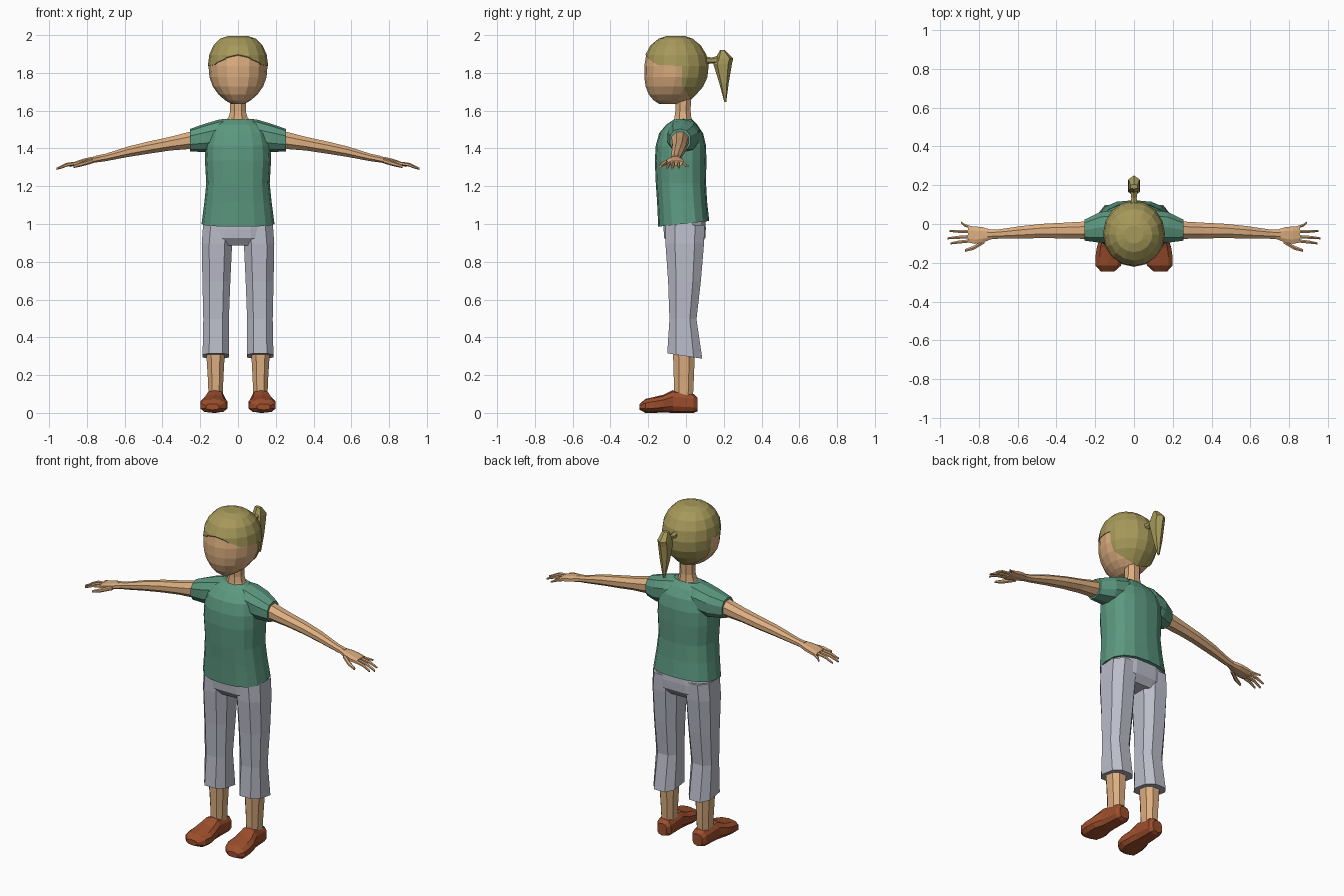
import bpy, bmesh, math


def material(name, rgb):
    lin = [((c / 255 + 0.055) / 1.055) ** 2.4 for c in rgb]
    m = bpy.data.materials.new(name)
    m.diffuse_color = (*lin, 1)
    return m


SKIN = material("skin", (220, 174, 128))
HAIR = material("blonde_hair", (166, 153, 90))
SHIRT = material("green_cloth", (92, 152, 128))
PANTS = material("pale_grey_cloth", (186, 188, 201))
SHOE = material("brown_leather", (156, 78, 44))


def add_object(name, bm, mat, mirror=False):
    bmesh.ops.recalc_face_normals(bm, faces=bm.faces[:])
    me = bpy.data.meshes.new(name)
    bm.to_mesh(me)
    bm.free()
    if mat:
        me.materials.append(mat)
    ob = bpy.data.objects.new(name, me)
    bpy.context.collection.objects.link(ob)
    if mirror:
        ob.modifiers.new("mirror", "MIRROR").use_mirror_merge = False
    return ob


def loft(name, axis, rings, mat, n=8, power=2.0, mirror=False, tilt=None, phase=0.5):
    """Skin rings (t, a0, a1, b0, b1) strung along an axis; tilt leans the last ring."""
    bm = bmesh.new()
    loops = []
    for i, (t, a0, a1, b0, b1) in enumerate(rings):
        loop = []
        for k in range(n):
            ang = 2 * math.pi * (k + phase) / n
            c, s = math.cos(ang), math.sin(ang)
            c = math.copysign(abs(c) ** (2 / power), c)
            s = math.copysign(abs(s) ** (2 / power), s)
            a = (a0 + a1) / 2 + c * (a1 - a0) / 2
            b = (b0 + b1) / 2 + s * (b1 - b0) / 2
            tt = t + (tilt * s if tilt and i == len(rings) - 1 else 0)
            co = {"x": (tt, a, b), "y": (a, tt, b), "z": (a, b, tt)}[axis]
            loop.append(bm.verts.new(co))
        loops.append(loop)
    for l0, l1 in zip(loops, loops[1:]):
        for k in range(n):
            j = (k + 1) % n
            bm.faces.new((l0[k], l0[j], l1[j], l1[k]))
    bm.faces.new(loops[0])
    bm.faces.new(loops[-1])
    return add_object(name, bm, mat, mirror)


# Head: the hair uses the same shape, slightly larger
head = [(2.0, .05, -.10, -.01), (1.985, .095, -.145, .035), (1.95, .13, -.188, .078),
        (1.90, .152, -.215, .108), (1.84, .16, -.225, .12), (1.78, .155, -.225, .113),
        (1.73, .137, -.218, .09), (1.685, .105, -.20, .05), (1.655, .07, -.175, .02),
        (1.635, .035, -.145, -.03)]


def head_rings(grow):
    return [(1.82 + (z - 1.82) * grow, -w * grow, w * grow,
             -.05 + (y0 + .05) * grow, -.05 + (y1 + .05) * grow) for z, w, y0, y1 in head]


loft("head", "z", head_rings(.975), SKIN, n=16, phase=0)
hair = loft("hair", "z", head_rings(1.0), HAIR, n=16, phase=0)

# Hairline: cut the face opening out of the hair with a side profile
bm = bmesh.new()
profile = [(-.4, 1.5), (-.4, 1.92), (-.225, 1.915), (-.195, 1.875), (-.15, 1.845),
           (-.02, 1.84), (-.02, 1.73), (.025, 1.67), (.025, 1.5)]
face = bm.faces.new([bm.verts.new((-.4, y, z)) for y, z in profile])
ext = bmesh.ops.extrude_face_region(bm, geom=[face])
bmesh.ops.translate(bm, vec=(.8, 0, 0),
                    verts=[v for v in ext["geom"] if isinstance(v, bmesh.types.BMVert)])
cutter = add_object("hairline_cutter", bm, None)
cutter.hide_render = True
mod = hair.modifiers.new("hairline", "BOOLEAN")
mod.operation = "DIFFERENCE"
mod.solver = "EXACT"
mod.object = cutter
bpy.context.view_layer.objects.active = hair
bpy.ops.object.modifier_apply(modifier="hairline")
bpy.data.objects.remove(cutter)

# Ponytail
loft("ponytail_tie", "y", [(.09, -.022, .022, 1.845, 1.895), (.135, -.016, .016, 1.855, 1.885),
                           (.17, -.022, .022, 1.85, 1.895)], HAIR, n=6)
loft("ponytail", "z", [(1.925, -.02, .02, .18, .205), (1.88, -.032, .032, .155, .25),
                       (1.85, -.034, .034, .145, .243), (1.75, -.025, .025, .176, .226),
                       (1.65, -.006, .006, .203, .213)], HAIR, n=6, power=2.6)

# Neck
loft("neck", "z", [(1.70, -.045, .045, -.06, .03), (1.60, -.045, .045, -.06, .028),
                   (1.565, -.055, .055, -.065, .032), (1.54, -.08, .08, -.07, .035)], SKIN, n=8)

# Shirt body and sleeves
loft("shirt", "z", [(1.56, -.08, .08, -.06, .03), (1.53, -.125, .125, -.105, .06),
                    (1.485, -.155, .155, -.142, .09), (1.42, -.172, .172, -.16, .106),
                    (1.34, -.175, .175, -.165, .108), (1.22, -.168, .168, -.16, .106),
                    (1.12, -.178, .178, -.153, .112), (1.005, -.193, .193, -.147, .123)],
     SHIRT, n=16, power=2.5, tilt=.015, phase=0)
loft("sleeve", "x", [(.05, -.09, .06, 1.40, 1.562), (.10, -.10, .075, 1.39, 1.557),
                     (.175, -.10, .065, 1.385, 1.535), (.255, -.088, .025, 1.388, 1.507)],
     SHIRT, n=10, power=2.4, mirror=True)

# Arm and palm
loft("arm", "x", [(.20, -.08, .02, 1.40, 1.505), (.26, -.08, .016, 1.397, 1.495),
                  (.36, -.078, .010, 1.390, 1.468), (.47, -.075, .004, 1.374, 1.444),
                  (.58, -.078, -.008, 1.357, 1.417), (.70, -.078, -.026, 1.335, 1.378),
                  (.755, -.080, -.028, 1.328, 1.366)], SKIN, n=8, mirror=True)
loft("palm", "x", [(.73, -.078, -.030, 1.333, 1.368), (.78, -.098, -.014, 1.324, 1.359),
                   (.82, -.105, -.010, 1.317, 1.350), (.855, -.098, -.010, 1.312, 1.338)],
     SKIN, n=8, power=2.6, mirror=True)


# Fingers: base, knuckle and tip as (x, y, z)
def finger(name, points, r):
    sizes = (r, r * .95, r * .6)
    loft(name, "x", [(x, y - s, y + s, z - s, z + s) for (x, y, z), s in zip(points, sizes)],
         SKIN, n=6, mirror=True)


for name, y, x1, y1, r in (("index_finger", -.086, .945, -.100, .0095),
                           ("middle_finger", -.064, .962, -.074, .0095),
                           ("ring_finger", -.040, .950, -.036, .0090),
                           ("little_finger", -.020, .892, .010, .0085)):
    finger(name, [(.835, y, 1.328), ((.86 + x1) / 2, (y + y1) / 2, 1.318),
                  (x1, y1, 1.318 - (x1 - .86) * .22)], r)
finger("thumb", [(.77, -.088, 1.338), (.825, -.122, 1.322), (.872, -.137, 1.308)], .013)

# Trousers: hips and legs
loft("trouser_hips", "z", [(1.04, -.18, .18, -.12, .105), (.98, -.19, .19, -.122, .108),
                           (.93, -.192, .192, -.118, .105), (.89, -.175, .175, -.085, .075)],
     PANTS, n=12, power=2.6)
loft("trouser_leg", "z", [(1.0, .015, .19, -.115, .105), (.90, .026, .197, -.115, .102),
                          (.70, .036, .193, -.100, .084), (.50, .044, .188, -.092, .060),
                          (.305, .042, .192, -.105, .092)],
     PANTS, n=8, power=2.6, mirror=True, tilt=-.015)

# Lower legs
loft("lower_leg", "z", [(.45, .07, .165, -.07, .045), (.30, .068, .170, -.072, .05),
                        (.18, .075, .162, -.068, .045), (.08, .078, .158, -.066, .04)],
     SKIN, n=8, power=2.4, mirror=True)

# Shoes
loft("shoe", "y", [(.06, .085, .150, .012, .085), (.04, .07, .165, .004, .105),
                   (-.07, .068, .176, .004, .124), (-.12, .06, .194, .006, .100),
                   (-.17, .052, .202, .004, .088), (-.215, .065, .200, .004, .078),
                   (-.245, .100, .172, .020, .052)],
     SHOE, n=10, power=2.7, mirror=True)

# Stand on the ground
lowest = min(v.co.z for v in bpy.data.objects["shoe"].data.vertices)
for ob in bpy.data.objects:
    ob.location.z -= lowest
